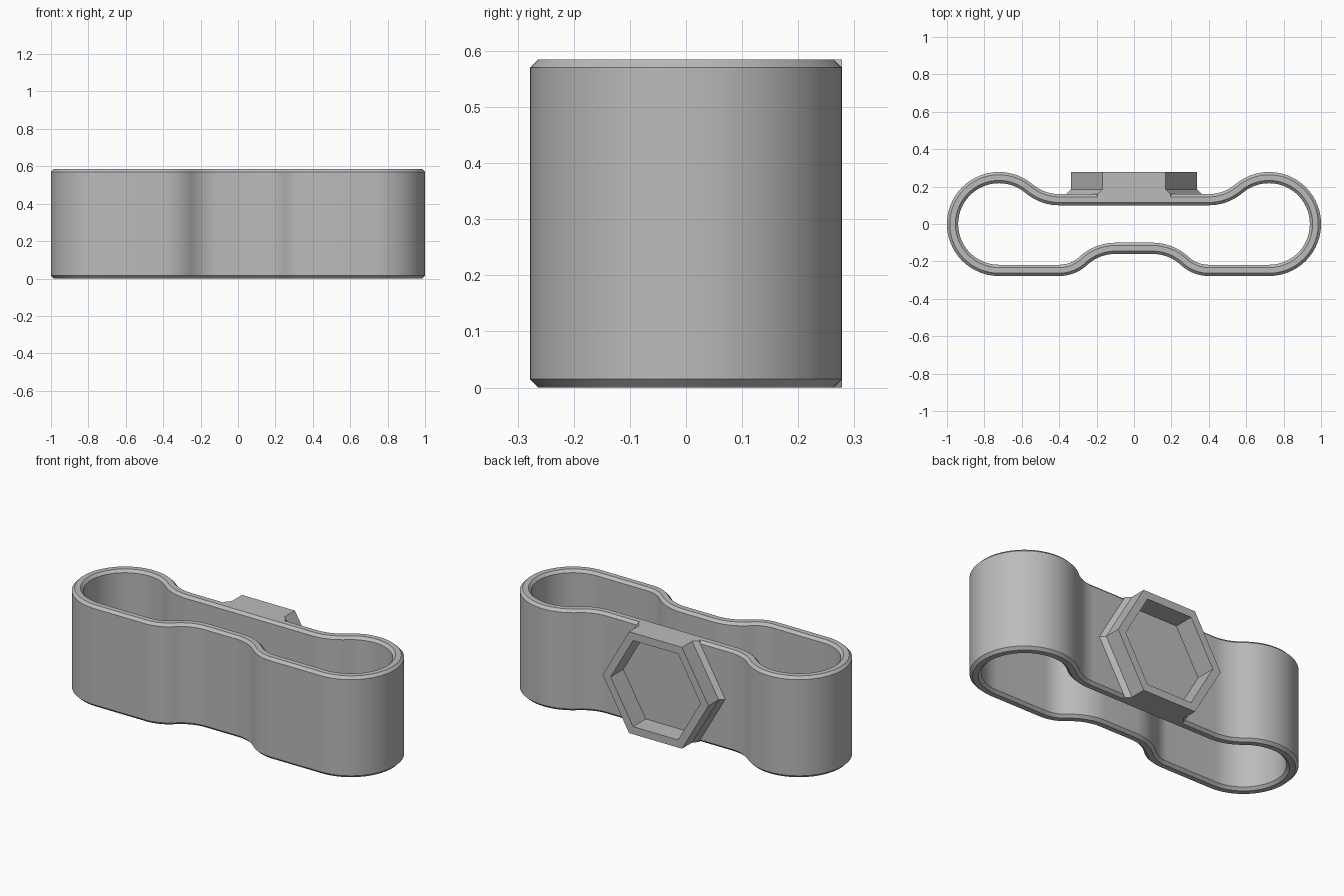
import bpy, bmesh, math
from math import sin, cos, pi

if "Cube" in bpy.data.objects:
    bpy.data.objects.remove(bpy.data.objects["Cube"])

H = 0.585          # height of the band
WALL = 0.06        # wall thickness
CH = 0.015         # edge chamfer
CX, R = 0.722, 0.278   # end circles
FLAT = 0.16        # distance of the waist from the centre line

grey = bpy.data.materials.new("grey plastic")
grey.diffuse_color = (0.5, 0.5, 0.5, 1)
grey.use_nodes = True
grey.node_tree.nodes["Principled BSDF"].inputs["Base Color"].default_value = grey.diffuse_color


def finish(name, bm):
    bmesh.ops.recalc_face_normals(bm, faces=bm.faces)
    mesh = bpy.data.meshes.new(name)
    bm.to_mesh(mesh)
    bm.free()
    ob = bpy.data.objects.new(name, mesh)
    bpy.context.collection.objects.link(ob)
    mesh.materials.append(grey)
    bpy.context.view_layer.objects.active = ob
    ob.select_set(True)
    bpy.ops.object.shade_smooth_by_angle(angle=math.radians(25))
    ob.select_set(False)


def arc(cx, cy, r, a0, a1, convex=True):
    """Points on an arc with the outward normal of the wall."""
    n = max(2, round(abs(a1 - a0) / math.radians(4)))
    s = 1 if convex else -1
    out = []
    for i in range(n + 1):
        a = a0 + (a1 - a0) * i / n
        out.append((cx + r * cos(a), cy + r * sin(a), s * cos(a), s * sin(a)))
    return out


# Right half of the outline, from front centre to back centre
dx, dy = 0.30, R - FLAT
th = 2 * math.atan(dy / dx)
rs = dx / (2 * sin(th))
rb = 0.22
join = math.atan2(FLAT + rb, 0.4 - CX)
half = arc(0.1, -FLAT - rs, rs, pi / 2, pi / 2 - th, True)
half = [(x, y, 0, 0) for x, y, _, _ in half]
half = arc(0.1, -FLAT - rs, rs, pi / 2, pi / 2 - th, False)
half += arc(0.4, -R + rs, rs, -pi / 2 - th, -pi / 2)[1:]
half += arc(CX, 0, R, -pi / 2, join)
half += arc(0.4, FLAT + rb, rb, join - pi, -pi / 2, False)[1:]
outline = half + [(-x, y, -nx, ny) for x, y, nx, ny in reversed(half)]

# Band: chamfered wall section swept round the outline
section = [(0, CH), (0, H - CH), (CH, H), (WALL - CH, H),
           (WALL, H - CH), (WALL, CH), (WALL - CH, 0), (CH, 0)]
bm = bmesh.new()
rings = [[bm.verts.new((x - nx * d, y - ny * d, z)) for d, z in section]
         for x, y, nx, ny in outline]
for i, ring in enumerate(rings):
    nxt = rings[(i + 1) % len(rings)]
    for j in range(8):
        k = (j + 1) % 8
        bm.faces.new((ring[j], nxt[j], nxt[k], ring[k]))
finish("band", bm)

# Hexagonal socket on the back, flared at its base on the slanted sides
RH = H / math.sqrt(3)
RP = RH * 0.85
FL = 0.025


def hexagon(bm, y, r, flare=0):
    a = r * math.sqrt(3) / 2
    pts = [(r + flare, 0), (r / 2 + flare, a), (-r / 2 - flare, a),
           (-r - flare, 0), (-r / 2 - flare, -a), (r / 2 + flare, -a)]
    return [bm.verts.new((x, y, H / 2 + z)) for x, z in pts]


bm = bmesh.new()
loops = [hexagon(bm, FLAT - CH, RH, FL), hexagon(bm, FLAT, RH, FL),
         hexagon(bm, FLAT + FL, RH), hexagon(bm, R, RH),
         hexagon(bm, R, RP), hexagon(bm, FLAT + 0.002, RP)]
for a, b in zip(loops, loops[1:]):
    for j in range(6):
        k = (j + 1) % 6
        bm.faces.new((a[j], a[k], b[k], b[j]))
bm.faces.new(loops[0])
bm.faces.new(loops[-1])
finish("hex_socket", bm)
